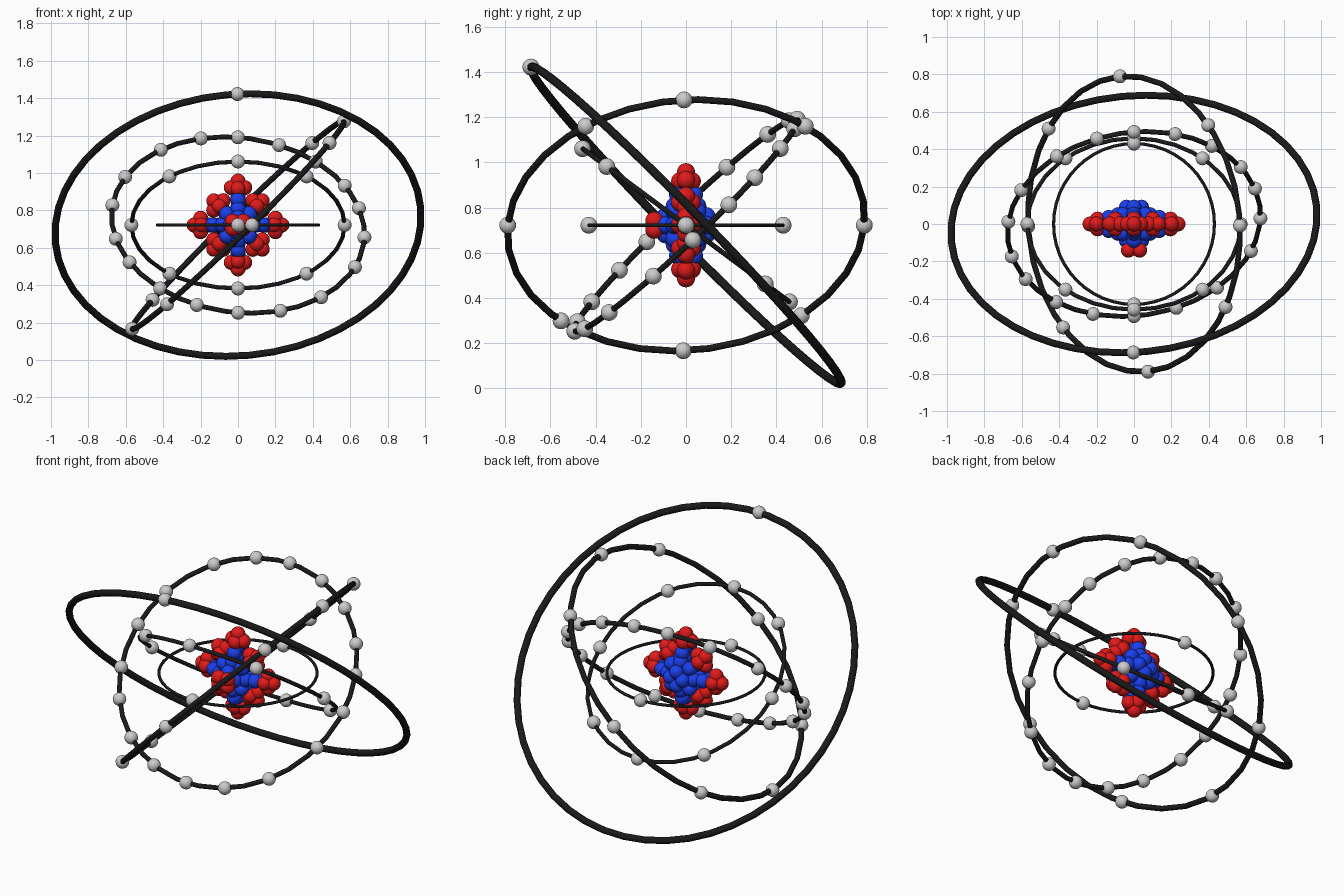
import bpy
from math import cos, sin, pi, radians
from mathutils import Vector, Matrix

if "Cube" in bpy.data.objects:
    bpy.data.objects.remove(bpy.data.objects["Cube"])

CENTRE = Vector((0, 0, 0.722))


def material(name, rgb):
    m = bpy.data.materials.new(name)
    m.diffuse_color = (*rgb, 1)
    m.use_nodes = True
    m.node_tree.nodes["Principled BSDF"].inputs["Base Color"].default_value = m.diffuse_color
    return m


RED = material("proton_red", (0.75, 0.01, 0.01))
BLUE = material("neutron_blue", (0.01, 0.05, 0.85))
BLACK = material("orbit_black", (0.01, 0.01, 0.01))


def ball_mesh(name, radius, mat=None):
    bpy.ops.mesh.primitive_uv_sphere_add(segments=24, ring_count=14, radius=radius)
    ob = bpy.context.object
    bpy.ops.object.shade_smooth()
    me = ob.data
    me.name = name
    if mat:
        me.materials.append(mat)
    bpy.data.objects.remove(ob)
    return me


PROTON = ball_mesh("proton", 0.04, RED)
NEUTRON = ball_mesh("neutron", 0.04, BLUE)
ELECTRON = ball_mesh("electron", 0.037)


def ball(me, offset):
    ob = bpy.data.objects.new(me.name, me)
    ob.location = CENTRE + offset
    bpy.context.collection.objects.link(ob)


def orbit(radius, normal, segments, electron_angles):
    """Ring through the plane with the given normal, plus its electrons."""
    n = Vector(normal).normalized()
    u = Vector((-n.y, n.x, 0))
    u = u.normalized() if u.length > 1e-4 else Vector((1, 0, 0))
    v = n.cross(u)
    bpy.ops.mesh.primitive_torus_add(major_radius=radius, minor_radius=radius * 0.0195,
                                     major_segments=segments, minor_segments=12)
    ring = bpy.context.object
    ring.name = "orbit_ring"
    ring.matrix_world = Matrix.Translation(CENTRE) @ Matrix((u, v, n)).transposed().to_4x4()
    ring.data.materials.append(BLACK)
    bpy.ops.object.shade_smooth()
    for a in electron_angles:
        t = radians(a)
        ball(ELECTRON, radius * (cos(t) * u + sin(t) * v))


# Five electron shells, inner to outer
orbit(0.43, (0, 0, 1), 48, (90, 270))
orbit(0.57, (0, -1, -1.35), 32, (0, 50, 90, 130, 180, 230, 270, 310))
orbit(0.68, (0.147, -1, 1.05), 32, (11, 26.5, 46, 65, 84, 101, 121.5, 147, 167,
                                    189, 205, 226, 245, 264, 283.5, 305, 331.5, 352))
orbit(0.793, (1, 0.095, -1.02), 32, (0, 52, 94.5, 128, 180, 229.5, 273, 314))
orbit(0.981, (0.097, -1.02, -1), 48, (94,))


def proton_cluster(direction, tip):
    """A tip ball with four more packed just behind it."""
    d = Vector(direction).normalized()
    side = Vector((d.z, 0, -d.x)) if abs(d.y) < 0.5 else Vector((1, 0, 0))
    other = d.cross(side)
    ball(PROTON, d * tip)
    for s in (-1, 1):
        ball(PROTON, d * (tip - 0.035) + side * 0.036 * s)
        ball(PROTON, d * (tip - 0.04) + other * 0.026 * s)


# Protons: eight clusters in the upright plane and one facing front
for k in range(8):
    a = k * pi / 4
    proton_cluster((cos(a), 0, sin(a)), 0.235 if k % 2 == 0 else 0.183)
for sx in (-1, 1):
    for sz in (-1, 1):
        ball(PROTON, Vector((sx * 0.03, -0.14, sz * 0.02)))

# Neutrons: layered rings (depth, radius, count) filling the core
for y, r, count in ((0, 0.155, 4), (0, 0.1, 8), (0.035, 0.135, 4), (-0.035, 0.135, 4),
                    (0.05, 0.085, 8), (-0.05, 0.085, 8), (0.09, 0.04, 4), (-0.09, 0.04, 4)):
    for k in range(count):
        a = 2 * pi * k / count
        ball(NEUTRON, Vector((r * cos(a), y, r * sin(a))))
